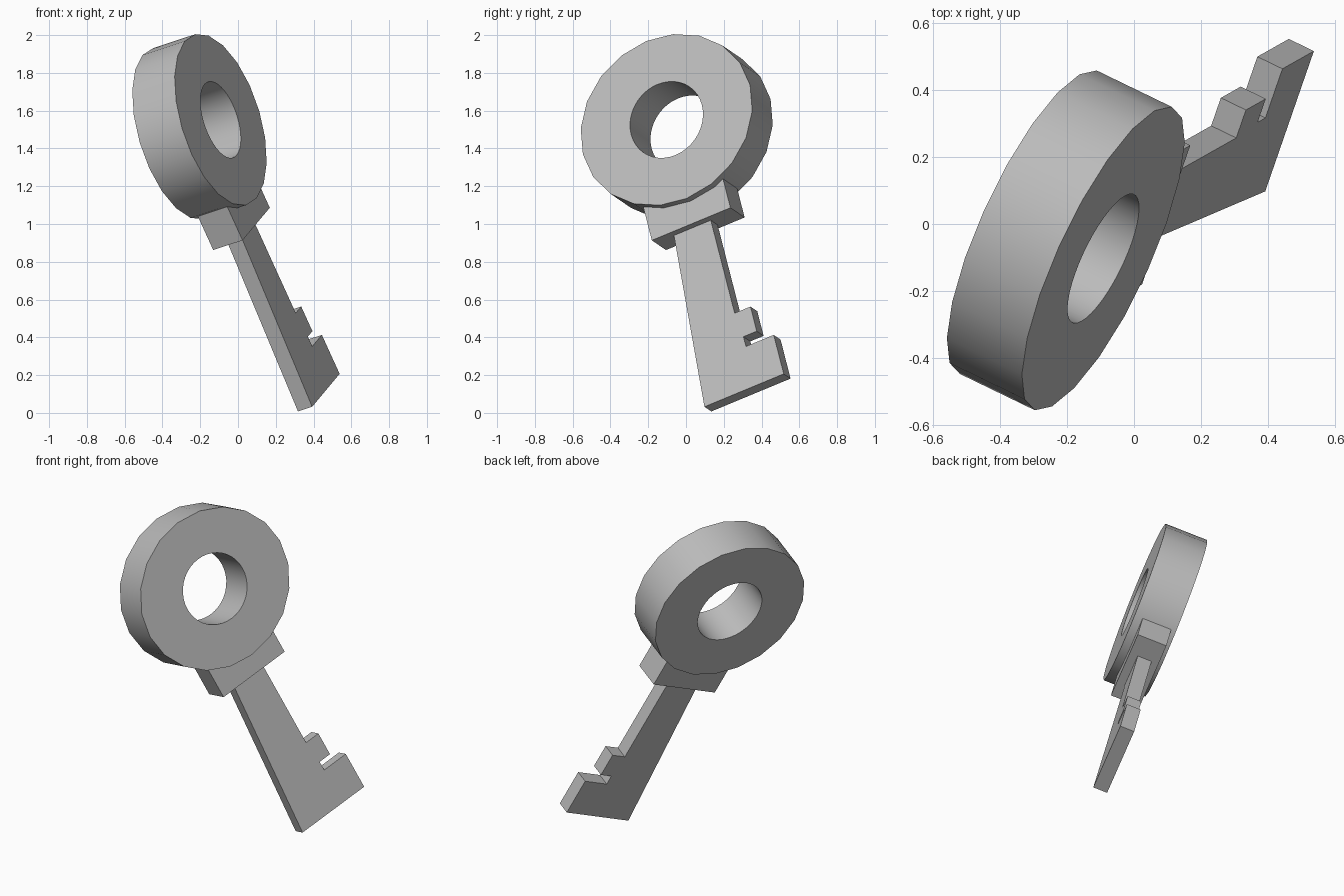
import bpy, bmesh, math
from mathutils import Matrix, Vector

cube = bpy.data.objects.get("Cube")
if cube:
    bpy.data.objects.remove(cube, do_unlink=True)

# One plain grey metal
metal = bpy.data.materials.new("grey_metal")
metal.use_nodes = True
GREY = (0.5, 0.5, 0.5, 1.0)
metal.diffuse_color = GREY
metal.node_tree.nodes["Principled BSDF"].inputs["Base Color"].default_value = GREY

# Tilted frame of the key: x across, y through the thickness, z along the shaft
across = Vector((0.305, 0.88, 0.365)).normalized()
through = Vector((0.861, -0.417, 0.285))
along = across.cross(through).normalized()
through = along.cross(across)
FRAME = Matrix((across, through, along)).transposed().to_4x4()
FRAME.translation = (-0.204, -0.049, 1.515)


def ellipse(a, b, sides):
    return [(a * math.cos(2 * math.pi * i / sides), b * math.sin(2 * math.pi * i / sides))
            for i in range(sides)]


def plate(name, outlines, back, front):
    """Fill flat outlines (later ones are holes) and extrude them through the thickness."""
    bm = bmesh.new()
    for outline in outlines:
        verts = [bm.verts.new((x, back, z)) for x, z in outline]
        for i, v in enumerate(verts):
            bm.edges.new((verts[i - 1], v))
    bmesh.ops.triangle_fill(bm, edges=bm.edges[:], use_beauty=True)
    grown = bmesh.ops.extrude_face_region(bm, geom=bm.faces[:], use_keep_orig=True)["geom"]
    bmesh.ops.translate(bm, vec=(0, front - back, 0),
                        verts=[g for g in grown if isinstance(g, bmesh.types.BMVert)])
    bmesh.ops.recalc_face_normals(bm, faces=bm.faces[:])
    mesh = bpy.data.meshes.new(name)
    bm.to_mesh(mesh)
    bm.free()
    mesh.materials.append(metal)
    obj = bpy.data.objects.new(name, mesh)
    bpy.context.collection.objects.link(obj)
    obj.matrix_world = FRAME
    return obj


# Round handle with a finger hole
handle = plate("ring_handle", [ellipse(0.503, 0.47, 20), ellipse(0.213, 0.211, 40)], -0.13, 0.13)
bpy.context.view_layer.objects.active = handle
handle.select_set(True)
bpy.ops.object.shade_smooth_by_angle(angle=math.radians(35))

# Block joining the handle and the shaft
plate("collar", [[(-0.266, 0.38), (0.207, 0.38), (0.207, 0.595), (-0.266, 0.595)]], -0.1, 0.08)

# Flared shaft with two teeth on one side
shaft = [(-0.155, 0.57), (0.065, 0.57), (0.065, 1.15), (0.16, 1.15), (0.16, 1.297),
         (0.08, 1.297), (0.08, 1.355), (0.247, 1.355), (0.247, 1.588), (-0.23, 1.588)]
plate("toothed_shaft", [shaft], -0.057, 0.03)
